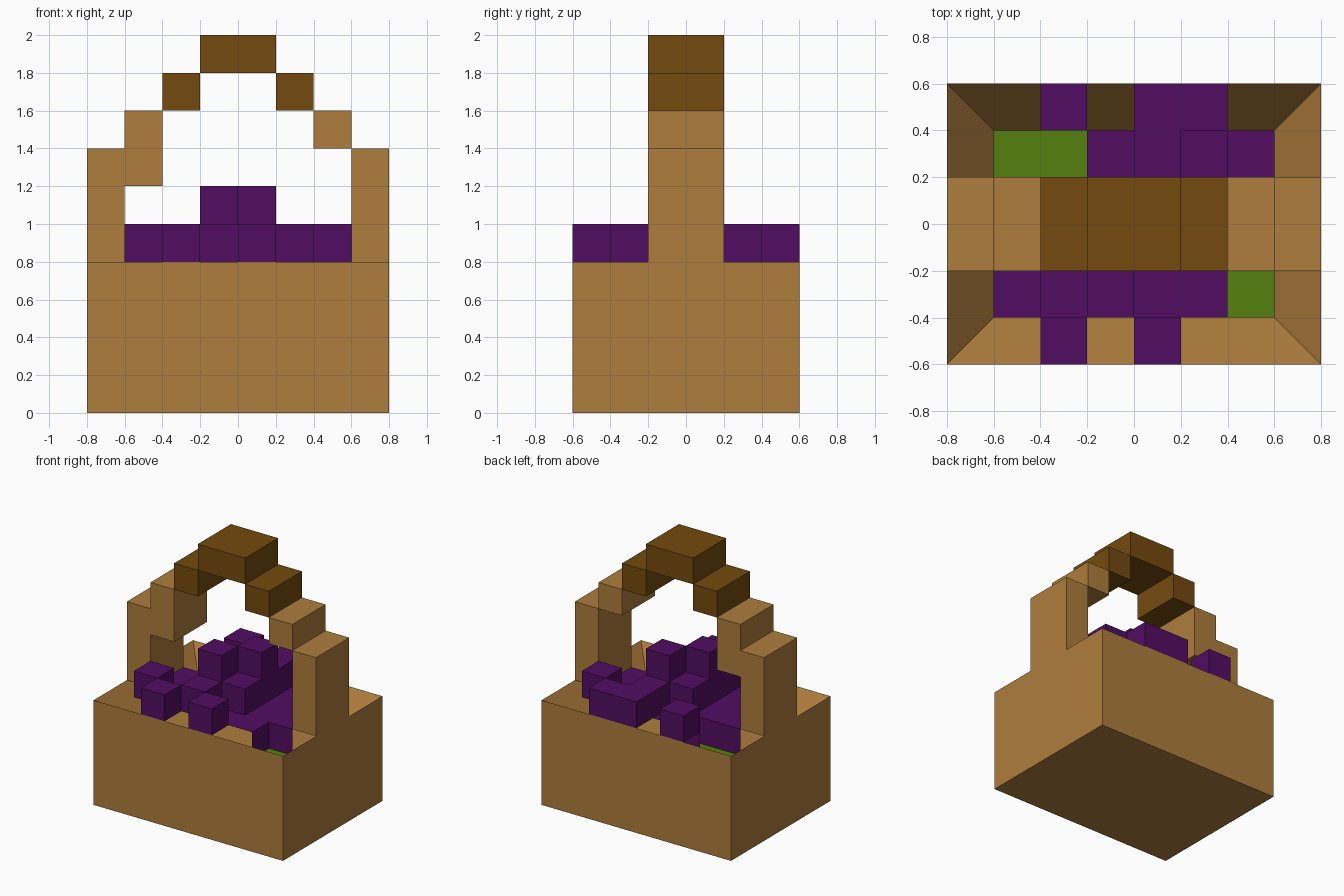
import bpy, bmesh

if "Cube" in bpy.data.objects:
    bpy.data.objects.remove(bpy.data.objects["Cube"])

U = 0.2  # block size


def material(name, rgb):
    m = bpy.data.materials.new(name)
    lin = [((c / 255 + 0.055) / 1.055) ** 2.4 if c > 10 else c / 255 / 12.92 for c in rgb]
    m.diffuse_color = (*lin, 1)
    m.use_nodes = True
    m.node_tree.nodes["Principled BSDF"].inputs["Base Color"].default_value = m.diffuse_color
    return m


wicker = material("wicker_tan", (174, 125, 60))
grip = material("dark_wood", (116, 74, 13))
purple = material("grape_purple", (82, 13, 97))
green = material("leaf_green", (86, 128, 14))


def finish(name, bm, mat):
    me = bpy.data.meshes.new(name)
    bm.to_mesh(me)
    bm.free()
    me.materials.append(mat)
    ob = bpy.data.objects.new(name, me)
    bpy.context.collection.objects.link(ob)
    return ob


def box(name, lo, hi, mat, dent=None):
    bm = bmesh.new()
    bmesh.ops.create_cube(bm, size=1)
    for v in bm.verts:
        v.co = [(a + b) / 2 + c * (b - a) for a, b, c in zip(lo, hi, v.co)]
    if dent:  # inset the top and push it down to form a cavity
        bm.normal_update()
        top = max(bm.faces, key=lambda f: f.calc_center_median().z)
        bmesh.ops.inset_region(bm, faces=[top], thickness=U, use_even_offset=True)
        for v in top.verts:
            v.co.z -= dent
    return finish(name, bm, mat)


# Basket body with a shallow cavity
box("basket_body", (-0.8, -0.6, 0), (0.8, 0.6, 0.8), wicker, dent=0.25)

# Stepped handle: (name, x range, z range, material)
for name, x0, x1, z0, z1, mat in [
    ("handle_post_left", -0.8, -0.6, 0.8, 1.4, wicker),
    ("handle_post_right", 0.6, 0.8, 0.8, 1.4, wicker),
    ("handle_step_left", -0.6, -0.4, 1.2, 1.6, wicker),
    ("handle_step_right", 0.4, 0.6, 1.4, 1.6, wicker),
    ("handle_shoulder_left", -0.4, -0.2, 1.6, 1.8, grip),
    ("handle_shoulder_right", 0.2, 0.4, 1.6, 1.8, grip),
    ("handle_top", -0.2, 0.2, 1.8, 2.0, grip),
]:
    box(name, (x0, -0.2, z0), (x1, 0.2, z1), mat)

# Fruit heights in blocks, front row first; dots are bare rim, 3 is a sunken leaf
ROWS = ["..5.5...",
        ".545443.",
        ".446544.",
        ".445644.",
        ".334545.",
        "..5.55.."]


def level(i, j):
    inside = 0 <= j < 6 and 0 <= i < 8
    return int(ROWS[j][i]) if inside and ROWS[j][i] != "." else 4


def heap(name, mat, wanted):
    """Blocky heap: a top for each wanted cell and walls down to lower neighbours."""
    bm = bmesh.new()

    def quad(*pts):
        bm.faces.new([bm.verts.new((x * U - 0.8, y * U - 0.6, z * U)) for x, y, z in pts])

    for j, row in enumerate(ROWS):
        for i, c in enumerate(row):
            if c not in wanted:
                continue
            h = int(c)
            corners = [(i, j), (i + 1, j), (i + 1, j + 1), (i, j + 1)]
            quad(*[(x, y, h) for x, y in corners])
            for k, (di, dj) in enumerate([(0, -1), (1, 0), (0, 1), (-1, 0)]):
                low = level(i + di, j + dj)
                if low < h:
                    a, b = corners[k], corners[(k + 1) % 4]
                    quad((*a, low), (*b, low), (*b, h), (*a, h))
    bmesh.ops.remove_doubles(bm, verts=bm.verts, dist=1e-4)
    return finish(name, bm, mat)


heap("grapes", purple, "456")
heap("leaves", green, "3")
